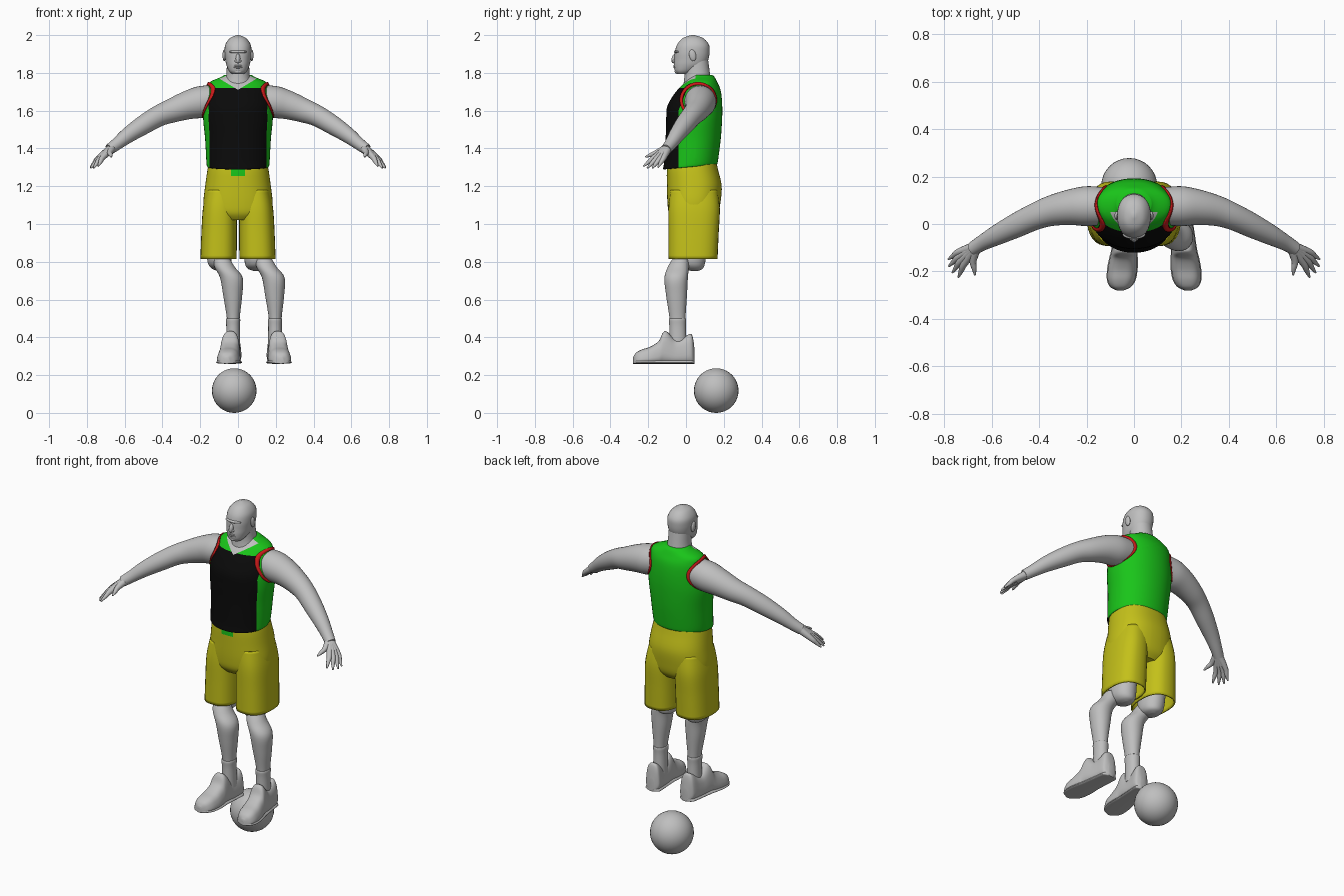
import bpy, bmesh, math
from mathutils import Vector, Matrix
from mathutils.bvhtree import BVHTree

if "Cube" in bpy.data.objects:
    bpy.data.objects.remove(bpy.data.objects["Cube"])


def material(name, rgb):
    m = bpy.data.materials.new(name)
    m.use_nodes = True
    m.diffuse_color = (*rgb, 1)
    m.node_tree.nodes["Principled BSDF"].inputs["Base Color"].default_value = (*rgb, 1)
    return m


GREY = material("pale grey", (0.52, 0.52, 0.52))
GREEN = material("bright green", (0.01, 0.56, 0.01))
BLACK = material("black", (0.003, 0.003, 0.003))
YELLOW = material("yellow", (0.55, 0.53, 0.01))
RED = material("red", (0.6, 0.01, 0.01))


# ---- helpers ----
def finish(name, bm, mats, sharp=0.8):
    bmesh.ops.recalc_face_normals(bm, faces=bm.faces)
    for f in bm.faces:
        f.smooth = True
    for e in bm.edges:
        e.smooth = e.calc_face_angle(0) < sharp
    me = bpy.data.meshes.new(name)
    bm.to_mesh(me)
    bm.free()
    ob = bpy.data.objects.new(name, me)
    bpy.context.collection.objects.link(ob)
    for m in mats:
        me.materials.append(m)
    return ob


def spline(rows, steps):
    out, last = [], len(rows) - 1
    for i in range(last):
        near = zip(rows[max(i - 1, 0)], rows[i], rows[i + 1], rows[min(i + 2, last)])
        near = list(near)
        for k in range(steps):
            t = k / steps
            out.append([b + 0.5 * t * (c - a + t * (2*a - 5*b + 4*c - d + t * (3*b - a - 3*c + d)))
                        for a, b, c, d in near])
    out.append(list(rows[-1]))
    return out


def rounded(a, power):
    def f(v):
        return math.copysign(abs(v) ** (2 / power), v)
    return f(math.cos(a)), f(math.sin(a))


def level(power=2.1):
    """Horizontal rings: x, y, z, half width, half depth, tilt."""
    def shape(path, i, a):
        x, y, z, rx, ry, tilt = path[i]
        u, v = rounded(a, power)
        return Vector((x + rx * u, y + ry * v, z + tilt * ry * v))
    return shape


def tube(path, i, a):
    """Round rings square to the path: x, y, z, radius."""
    p, q = path[max(i - 1, 0)], path[min(i + 1, len(path) - 1)]
    t = (Vector(q[:3]) - Vector(p[:3])).normalized()
    side = t.cross(Vector((0, 0, 1))).normalized()
    return Vector(path[i][:3]) + path[i][3] * (math.cos(a) * side + math.sin(a) * t.cross(side))


def loft(name, rows, shape, mats, segs=32, steps=5, capped=True, cuts=(), rule=None):
    bm = bmesh.new()
    path = spline(rows, steps)
    rings = [[bm.verts.new(shape(path, i, math.tau * k / segs)) for k in range(segs)]
             for i in range(len(path))]
    for r, s in zip(rings, rings[1:]):
        for k in range(segs):
            bm.faces.new((r[k - 1], r[k], s[k], s[k - 1]))
    if capped:
        bm.faces.new(rings[0])
        bm.faces.new(rings[-1])
    for co, no in cuts:
        bmesh.ops.bisect_plane(bm, geom=bm.verts[:] + bm.edges[:] + bm.faces[:],
                               plane_co=co, plane_no=no, dist=1e-5)
    if rule:
        for f in bm.faces:
            f.material_index = rule(f.calc_center_median())
    return finish(name, bm, mats)


def blob(name, loc, scale, turn=0):
    bm = bmesh.new()
    bmesh.ops.create_uvsphere(bm, u_segments=32, v_segments=20, radius=1)
    bm.transform(Matrix.Translation(loc) @ Matrix.Rotation(turn, 4, "X") @ Matrix.Diagonal((*scale, 1)))
    return finish(name, bm, [GREY])


# ---- ball ----
blob("ball", (-0.02, 0.16, 0.118), (0.118, 0.118, 0.118))

# ---- head and neck ----
loft("head", [(0, -0.015, 1.793, 0.03, 0.03, 0), (0, -0.006, 1.81, 0.047, 0.053, 0),
              (0, 0.018, 1.84, 0.061, 0.082, 0), (0, 0.028, 1.87, 0.067, 0.09, 0),
              (0, 0.033, 1.91, 0.071, 0.092, 0), (0, 0.037, 1.95, 0.067, 0.084, 0),
              (0, 0.037, 1.984, 0.043, 0.054, 0), (0, 0.036, 2.0, 0.006, 0.008, 0)],
     level(2.2), [GREY])
loft("neck", [(0, 0.06, 1.66, 0.08, 0.085, 0), (0, 0.062, 1.74, 0.074, 0.075, 0),
              (0, 0.06, 1.79, 0.062, 0.068, 0), (0, 0.055, 1.87, 0.058, 0.062, 0)], level(), [GREY])
blob("nose", (0, -0.062, 1.876), (0.012, 0.014, 0.026), -0.3)
blob("nostrils", (0, -0.062, 1.862), (0.018, 0.012, 0.009))
blob("brow", (0, -0.044, 1.912), (0.048, 0.02, 0.01))
for n, z in (("upper_lip", 1.838), ("lower_lip", 1.829)):
    blob(n, (0, -0.056, z), (0.024, 0.011, 0.006))
blob("chin", (0, -0.042, 1.808), (0.024, 0.018, 0.014))
for side, s in (("left", 1), ("right", -1)):
    blob(side + "_ear", (s * 0.073, 0.035, 1.893), (0.009, 0.018, 0.031), 0.2)

# ---- jersey: black front, green sides, shoulders and back, open neckline ----
def jersey_rule(c):
    if c.y < 0.05 and c.z > 1.71 + 0.6 * abs(c.x):
        return 2
    edge = -0.04 + 0.4 * max(0, c.z - 1.6)
    return 1 if c.y < edge and c.z < 1.72 else 0


jersey = loft("jersey",
              [(0, 0.022, 1.303, 0.155, 0.134, 0.09), (0, 0.022, 1.305, 0.164, 0.143, 0.09),
               (0, 0.028, 1.34, 0.168, 0.143, 0.05), (0, 0.038, 1.45, 0.174, 0.146, 0),
               (0, 0.043, 1.55, 0.184, 0.148, 0), (0, 0.046, 1.62, 0.182, 0.146, 0),
               (0, 0.06, 1.68, 0.172, 0.128, 0), (0, 0.072, 1.72, 0.163, 0.108, 0),
               (0, 0.08, 1.752, 0.148, 0.085, 0), (0, 0.085, 1.778, 0.09, 0.066, 0),
               (0, 0.085, 1.788, 0.074, 0.055, 0)],
              level(), [GREEN, BLACK, GREY], segs=48,
              cuts=[((0, -0.04, 0), (0, 1, 0)), ((0, -0.04, 1.6), (0, 1, -0.4)),
                    ((0, 0, 1.6), (0, 0, 1)), ((0, 0, 1.72), (0, 0, 1)), ((0, 0.05, 0), (0, 1, 0)),
                    ((0, 0, 1.71), (0.6, 0, -1)), ((0, 0, 1.71), (-0.6, 0, -1))],
              rule=jersey_rule)

# ---- red armhole trims laid on the jersey ----
skin = BVHTree.FromPolygons([v.co for v in jersey.data.vertices],
                            [p.vertices for p in jersey.data.polygons])
for side, s in (("left", 1), ("right", -1)):
    bm = bmesh.new()
    rings = []
    for r in (0.083, 0.09, 0.097):
        ring = []
        for k in range(48):
            a = math.tau * k / 48
            start = Vector((s * 0.5, 0.065 + r * math.cos(a), 1.655 + 0.97 * r * math.sin(a)))
            hit, normal, _, _ = skin.ray_cast(start, Vector((-s, 0, 0)))
            ring.append(bm.verts.new(hit + Vector((s * 0.004, 0, 0.001))))
        rings.append(ring)
    for r, q in zip(rings, rings[1:]):
        for k in range(48):
            bm.faces.new((r[k - 1], r[k], q[k], q[k - 1]))
    trim = finish(side + "_armhole_trim", bm, [RED])
    thick = trim.modifiers.new("thickness", "SOLIDIFY")
    thick.thickness, thick.offset = 0.006, 0

# ---- arms and hands ----
ARM = [(0.13, 0.075, 1.655, 0.08), (0.2, 0.075, 1.645, 0.084), (0.27, 0.07, 1.628, 0.075),
       (0.35, 0.055, 1.6, 0.064), (0.42, 0.03, 1.572, 0.056), (0.5, -0.008, 1.525, 0.051),
       (0.58, -0.048, 1.472, 0.042), (0.64, -0.08, 1.425, 0.033), (0.68, -0.105, 1.395, 0.029)]
WRIST = (0.665, -0.095, 1.405, 0.024)
# knuckle and tip of each finger
FINGERS = {"little": ((0.738, -0.118, 1.35), (0.782, -0.148, 1.3)),
           "ring": ((0.736, -0.137, 1.347), (0.78, -0.178, 1.296)),
           "middle": ((0.73, -0.155, 1.347), (0.765, -0.205, 1.296)),
           "index": ((0.716, -0.168, 1.352), (0.74, -0.225, 1.306)),
           "thumb": ((0.678, -0.155, 1.378), (0.67, -0.215, 1.355))}
for side, s in (("left", 1), ("right", -1)):
    def flip(p, *r):
        return (s * p[0], *p[1:], *r)
    loft(side + "_arm", [flip(p) for p in ARM], tube, [GREY])
    for n, (knuckle, tip) in FINGERS.items():
        mid = [(a + b) / 2 for a, b in zip(knuckle, tip)]
        loft(f"{side}_{n}_finger", [flip(WRIST), flip(knuckle, 0.015), flip(mid, 0.011),
                                    flip(tip, 0.004)], tube, [GREY], segs=12)

# ---- shorts with a green front patch ----
loft("shorts_hips", [(0, 0.035, 1.33, 0.15, 0.125, 0), (0, 0.034, 1.29, 0.161, 0.135, 0),
                     (0, 0.044, 1.2, 0.174, 0.145, 0), (0, 0.042, 1.11, 0.183, 0.14, 0),
                     (0, 0.04, 1.055, 0.17, 0.13, 0), (0, 0.04, 1.02, 0.1, 0.105, 0)],
     level(2.3), [YELLOW, GREEN], segs=48,
     cuts=[((0, 0, 1.255), (0, 0, 1)), ((0.038, 0, 0), (1, 0, 0)), ((-0.038, 0, 0), (1, 0, 0))],
     rule=lambda c: int(c.y < 0 and abs(c.x) < 0.038 and c.z > 1.255))
for side, s in (("left", 1), ("right", -1)):
    leg = loft(side + "_shorts_leg",
               [(s * 0.085, 0.042, 1.18, 0.082, 0.125, 0), (s * 0.096, 0.043, 1.08, 0.09, 0.136, 0),
                (s * 0.1, 0.04, 0.95, 0.094, 0.133, 0), (s * 0.103, 0.037, 0.815, 0.096, 0.13, 0)],
               level(2.5), [YELLOW], capped=False)
    cloth = leg.modifiers.new("cloth", "SOLIDIFY")
    cloth.thickness, cloth.offset = 0.008, -1
    loft(side + "_thigh", [(s * 0.1, 0.035, 1.0, 0.075, 0.09, 0), (s * 0.1, 0.025, 0.86, 0.066, 0.085, 0),
                           (s * 0.098, 0.025, 0.795, 0.062, 0.076, 0),
                           (s * 0.095, 0.035, 0.765, 0.045, 0.055, 0),
                           (s * 0.095, 0.045, 0.752, 0.015, 0.02, 0)], level(), [GREY])

# ---- shins, socks and shoes, both shifted to the same side of the thighs ----
SHOE = [(0.046, 0.02, 0.33), (0.036, 0.042, 0.4), (0.02, 0.05, 0.418), (-0.02, 0.052, 0.395),
        (-0.06, 0.054, 0.39), (-0.1, 0.056, 0.43), (-0.122, 0.058, 0.425), (-0.145, 0.062, 0.38),
        (-0.19, 0.066, 0.35), (-0.235, 0.062, 0.335), (-0.265, 0.045, 0.318), (-0.28, 0.015, 0.295)]
for side, s, dx, foot in (("left", 1, 0.222, 0.21), ("right", -1, 0, -0.04)):
    def shoe(path, i, a):
        y, w, top = path[i]
        u, v = rounded(a, 3)
        t = (v + 1) / 2
        return Vector((foot + s * 0.1 * (-0.1 - y) + w * u * (1.05 - 0.35 * t), y,
                       0.26 + (top - 0.26) * t))
    loft(side + "_shin", [(dx - 0.088, -0.025, 0.825, 0.04, 0.04, 0),
                          (dx - 0.072, -0.04, 0.775, 0.053, 0.055, 0),
                          (dx - 0.035, -0.052, 0.715, 0.06, 0.062, 0),
                          (dx - 0.028, -0.05, 0.62, 0.05, 0.055, 0),
                          (dx - 0.025, -0.045, 0.5, 0.034, 0.042, 0),
                          (dx - 0.025, -0.043, 0.42, 0.033, 0.04, 0)], level(), [GREY])
    loft(side + "_sock", [(dx - 0.026, -0.045, 0.5, 0.03, 0.038, 0),
                          (dx - 0.026, -0.045, 0.495, 0.038, 0.046, 0),
                          (dx - 0.026, -0.044, 0.45, 0.036, 0.044, 0),
                          (dx - 0.026, -0.042, 0.34, 0.038, 0.046, 0)], level(), [GREY])
    loft(side + "_shoe", SHOE, shoe, [GREY])
    loft(side + "_shoe_sole", [(y, w * 1.06, 0.285) for y, w, _ in SHOE], shoe, [GREY])
